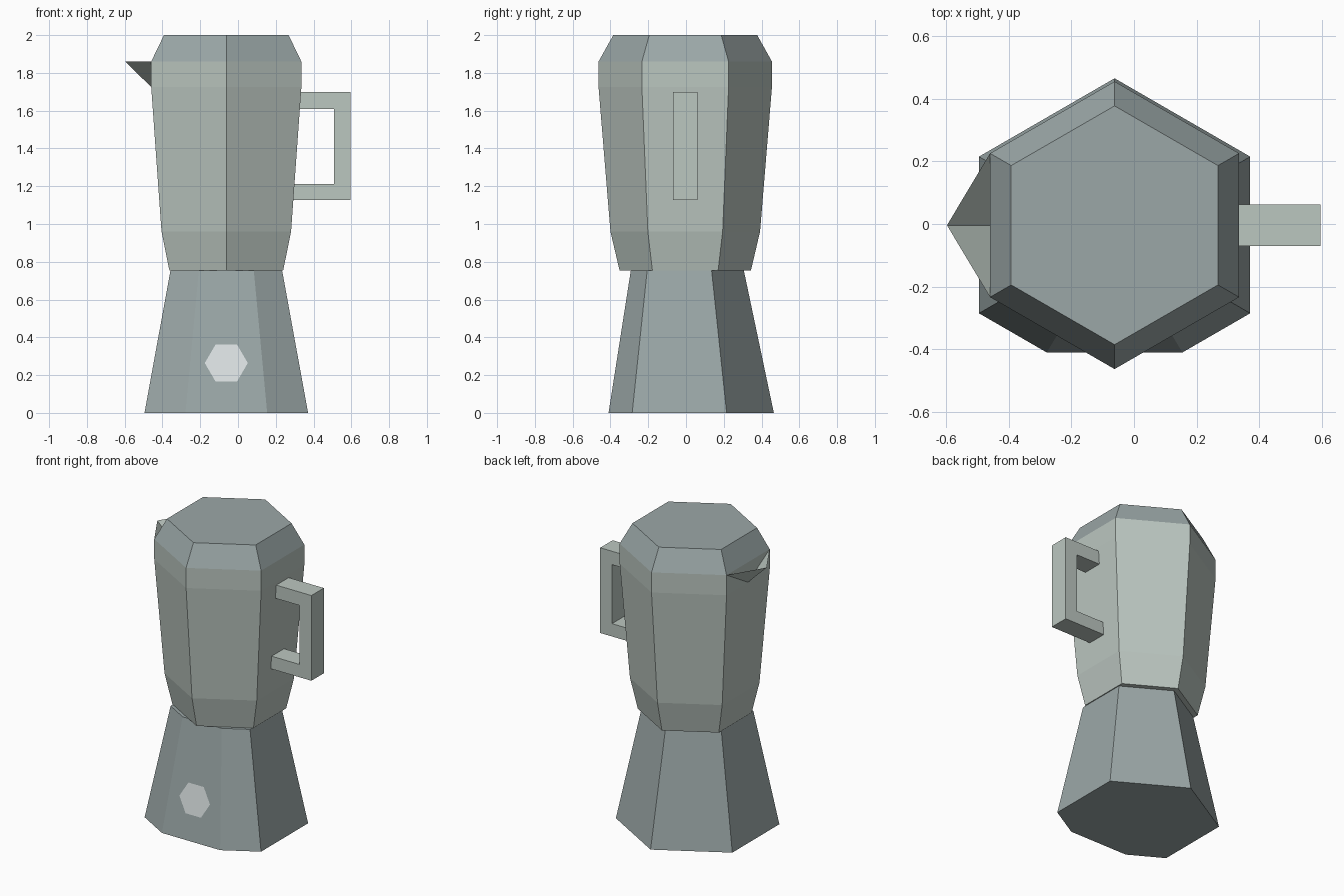
import bpy, bmesh
from math import sin, cos, radians, atan2
from mathutils import Matrix

if "Cube" in bpy.data.objects:
    bpy.data.objects.remove(bpy.data.objects["Cube"])

CX, CY = -0.062, -0.004      # axis of the upper pot
BASE_Y = -0.035              # axis of the base


def material(name, rgb):
    m = bpy.data.materials.new(name)
    m.diffuse_color = (*rgb, 1)
    m.use_nodes = True
    m.node_tree.nodes["Principled BSDF"].inputs["Base Color"].default_value = m.diffuse_color
    return m


steel = material("blue_grey", (0.33, 0.39, 0.39))
pale = material("pale_green_grey", (0.50, 0.57, 0.53))
light = material("light_grey", (0.72, 0.77, 0.78))


def finish(name, bm, mat, recalc=True):
    if recalc:
        bmesh.ops.recalc_face_normals(bm, faces=bm.faces)
    me = bpy.data.meshes.new(name)
    bm.to_mesh(me)
    bm.free()
    me.materials.append(mat)
    ob = bpy.data.objects.new(name, me)
    bpy.context.collection.objects.link(ob)
    return ob


def hexagon(r, z, cx=CX, cy=CY):
    """Hexagon with corners toward +y and -y."""
    return [(cx + r * cos(radians(a)), cy + r * sin(radians(a)), z)
            for a in range(-90, 270, 60)]


def flat_front_hexagon(r, z, front):
    """Hexagon whose -y corner is cut flat at y = front."""
    pts = hexagon(r, z, cy=BASE_Y)
    half = (front - (BASE_Y - r)) * 3 ** 0.5
    return [(CX - half, front, z), (CX + half, front, z)] + pts[1:]


def loft(name, rings, mat, bottom=True, top=True):
    bm = bmesh.new()
    vs = [[bm.verts.new(p) for p in ring] for ring in rings]
    n = len(vs[0])
    for a, b in zip(vs, vs[1:]):
        for i in range(n):
            j = (i + 1) % n
            bm.faces.new((a[i], a[j], b[j], b[i]))
    if bottom:
        bm.faces.new(vs[0][::-1])
    if top:
        bm.faces.new(vs[-1])
    return finish(name, bm, mat)


# Base: tapered hexagon with a flattened front
loft("base", [flat_front_hexagon(0.50, 0, -0.41),
              flat_front_hexagon(0.341, 0.755, -0.292)], steel)

# Upper pot and bevelled lid
loft("upper_pot", [hexagon(r, z) for r, z in
                   ((0.348, 0.755), (0.396, 0.96), (0.459, 1.725), (0.459, 1.86))],
     pale, top=False)
loft("lid", [hexagon(0.459, 1.86), hexagon(0.381, 2.0)], steel, bottom=False)

# Spout: open V made of two triangles
bm = bmesh.new()
wall = CX - 0.459 * cos(radians(30))
tip, low, back, front = [bm.verts.new(p) for p in (
    (-0.597, CY, 1.86), (wall, CY, 1.725),
    (wall, CY + 0.2295, 1.86), (wall, CY - 0.2295, 1.86))]
bm.faces.new((tip, back, low))
bm.faces.new((tip, low, front))
finish("spout", bm, pale, recalc=False)

# Handle: C-shaped profile extruded across y
profile = [(0.33, 1.70), (0.595, 1.70), (0.595, 1.127), (0.285, 1.127),
           (0.285, 1.213), (0.507, 1.213), (0.507, 1.61), (0.32, 1.61)]
bm = bmesh.new()
face = bm.faces.new([bm.verts.new((x, CY - 0.066, z)) for x, z in profile])
ext = bmesh.ops.extrude_face_region(bm, geom=[face], use_keep_orig=True)
bmesh.ops.translate(bm, vec=(0, 0.132, 0),
                    verts=[g for g in ext["geom"] if isinstance(g, bmesh.types.BMVert)])
finish("handle", bm, pale)

# Plain hexagonal valve plate lying on the sloped front
tilt = atan2(0.118, 0.755)
z = 0.264
bm = bmesh.new()
bmesh.ops.create_circle(
    bm, cap_ends=True, segments=6, radius=0.114,
    matrix=Matrix.Translation((CX, -0.41 + z * 0.118 / 0.755 - 0.003, z))
    @ Matrix.Rotation(radians(90) - tilt, 4, 'X') @ Matrix.Rotation(radians(30), 4, 'Z'))
# put two corners on the horizontal axis
if max(v.co.x for v in bm.verts) - CX < 0.11:
    c = (CX, -0.41 + z * 0.118 / 0.755 - 0.003, z)
    axis = (0, -cos(tilt), sin(tilt))
    bmesh.ops.rotate(bm, verts=bm.verts, cent=c, matrix=Matrix.Rotation(radians(30), 3, axis))
bm.normal_update()
for f in bm.faces:
    if f.normal.y > 0:
        f.normal_flip()
finish("front_plate", bm, light, recalc=False)
